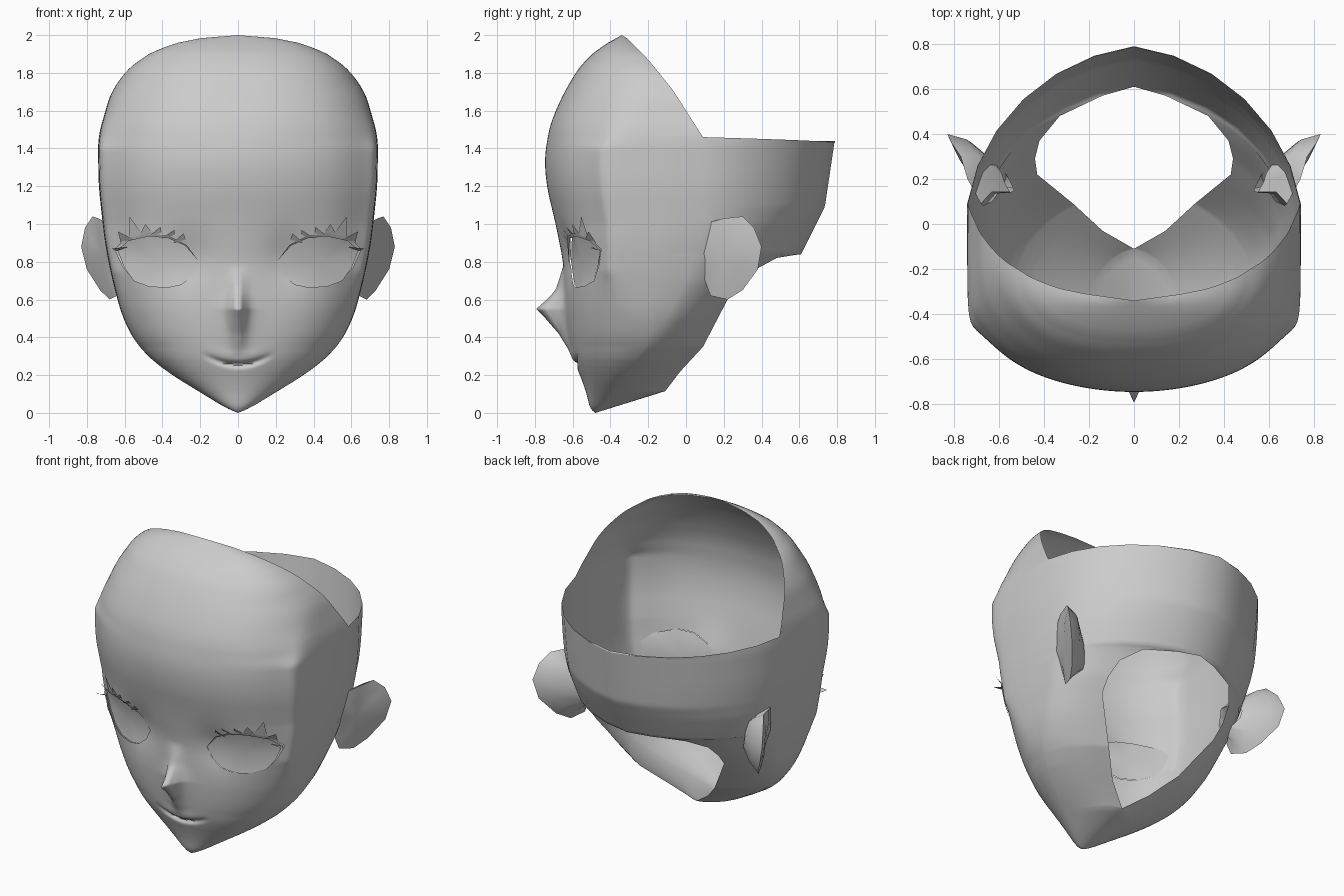
import bpy, bmesh, math
from mathutils import Vector

if "Cube" in bpy.data.objects:
    bpy.data.objects.remove(bpy.data.objects["Cube"])

# ---------- helpers ----------
def interp(tab, z, k=1):
    for a, b in zip(tab, tab[1:]):
        if z <= b[0]:
            t = max(0, (z - a[0]) / (b[0] - a[0]))
            return a[k] + (b[k] - a[k]) * t
    return tab[-1][k]

def soft(tab, z):
    h = min(0.06, z / 2, (2 - z) / 2)
    return sum(interp(tab, z + h * d) for d in (-1, -.5, 0, .5, 1)) / 5

def gauss(v, s):
    return math.exp(-(v / s) ** 2)

def finish(name, bm):
    me = bpy.data.meshes.new(name)
    bm.to_mesh(me)
    bm.free()
    ob = bpy.data.objects.new(name, me)
    bpy.context.collection.objects.link(ob)
    m = ob.modifiers.new("mirror", 'MIRROR')
    m.use_clip = True
    m.merge_threshold = 0.0005
    bpy.ops.object.select_all(action='DESELECT')
    ob.select_set(True)
    bpy.context.view_layer.objects.active = ob
    bpy.ops.object.shade_smooth_by_angle(angle=math.radians(50))
    return ob

def from_faces(name, faces):
    bm = bmesh.new()
    for pts in faces:
        bm.faces.new([bm.verts.new(p) for p in pts])
    bmesh.ops.remove_doubles(bm, verts=bm.verts, dist=1e-5)
    return finish(name, bm)

# ---------- head section tables, all by height z ----------
FRONT = [(0, -.48), (.02, -.505), (.05, -.515), (.14, -.535), (.25, -.585), (.35, -.61), (.5, -.63),
         (.65, -.64), (.8, -.65), (1, -.69), (1.2, -.738), (1.35, -.75), (1.53, -.72), (1.7, -.645),
         (1.87, -.54), (1.95, -.43), (2, -.34)]
WIDTH = [(0, 0), (.02, .05), (.05, .105), (.11, .2), (.22, .385), (.35, .53), (.5, .61), (.7, .665),
         (.9, .705), (1.2, .738), (1.46, .742), (1.71, .67), (1.87, .54), (1.95, .37), (1.985, .2), (2, 0)]
SIDE_Y = [(0, -.48), (.05, -.43), (.115, -.38), (.22, -.3), (.35, -.2), (.5, -.1), (.7, 0), (1, .09),
          (1.46, .09), (1.71, -.07), (1.87, -.2), (1.95, -.28), (1.985, -.315), (2, -.34)]
POWER = [(0, 2.1), (.2, 2.1), (.5, 2.4), (.8, 2.7), (1.3, 2.7), (2, 2.2)]
SQUARE = [(.35, 0), (.75, 1), (1.4, 1), (1.75, 0)]     # how far temples flatten
# neck opening, then back of skull: z, x, y
RIM = [(0, 0, -.48), (.115, 0, -.11), (.22, .14, -.03), (.35, .27, .09), (.6, .43, .22), (.68, .44, .29),
       (.76, .42, .37), (.82, .33, .48), (.835, .14, .57), (.84, 0, .61), (1.09, 0, .735), (1.46, 0, .79)]
NOSE = [(.3, 0), (.42, .055), (.5, .115), (.55, .16), (.6, .1), (.65, .05), (.78, 0)]

def relief(x, z):
    d = interp(NOSE, z) * (.8 * gauss(x, .036) + .2 * gauss(x, .09))
    d -= .03 * gauss(x - .27, .12) * gauss(z - .82, .14)         # eye socket
    mouth_z = .255 + 1.7 * x * x
    if x < .2:                                                  # mouth slit and lips
        d -= .025 * gauss(z - mouth_z, .013) * max(0, 1 - (x / .19) ** 2)
        d += .01 * gauss(z - mouth_z - .04, .03) * gauss(x, .1)
    return d

def section(s, z):
    n, q = interp(POWER, z), interp(SQUARE, z)
    rnd = max(0, 1 - s ** n) ** (1 / n)
    sq = max(0, 1 - s ** 6) ** (1 / 6) - .26 * s * s * (1 - s ** 16)
    return rnd + (sq - rnd) * q

def face_y(x, z):
    w, ym = soft(WIDTH, z), interp(SIDE_Y, z)
    s = min(1, x / w) if w > 1e-6 else 1
    return ym - (ym - soft(FRONT, z)) * section(s, z) - relief(x, z) * (1 - s ** 6)

def back_x(t):
    return .8 * math.cos(t * math.pi / 2) + .2 * (1 - t)

def back_y(t):
    return .8 * math.sin(t * math.pi / 2) + .2 * t

# ---------- head shell ----------
bm = bmesh.new()
M = 6
across = [math.sin(j / 38 * math.pi / 2) for j in range(38)] + [.9985, .9997, 1]
N = len(across) - 1
heights = [i * .02 for i in range(101)] + [.21 + i * .02 for i in range(9)]
rows = []
for z in sorted(heights + [.835, .115, 1.985, .01, .55]):
    w, ym = soft(WIDTH, z), interp(SIDE_Y, z)
    row = [bm.verts.new((w * s, face_y(w * s, z), z)) for s in across]
    if z < 1.461:
        # back half is one rounded curve, stopped where it meets the neck opening
        rx, ry = interp(RIM, z, 1), interp(RIM, z, 2)
        lo, hi = 0, 1
        for _ in range(30):
            mid = (lo + hi) / 2
            lo, hi = (mid, hi) if w * back_x(mid) > rx else (lo, mid)
        for k in range(1, M + 1):
            t = hi * k / M
            y = ym + (ry - ym) * back_y(t) / max(back_y(hi), 1e-3)
            row.append(bm.verts.new((max(0, w * back_x(t)), y,
                                     z - (.03 * k / M if z > 1.455 else 0))))
    rows.append(row)
for a, b in zip(rows, rows[1:]):
    for j in range(min(len(a), len(b)) - 1):
        bm.faces.new((a[j], a[j + 1], b[j + 1], b[j]))
bmesh.ops.remove_doubles(bm, verts=bm.verts, dist=1e-4)

# eye openings: knife a convex outline through the face and remove the inside
EYE = [(.205, .80), (.24, .73), (.30, .68), (.37, .665), (.47, .67), (.55, .70), (.60, .77),
       (.635, .86), (.58, .91), (.47, .935), (.37, .925), (.28, .885)]
inside = [f for f in bm.faces
          if .1 < f.calc_center_median().x and .6 < f.calc_center_median().z < 1
          and f.calc_center_median().y < -.1]
for (x0, z0), (x1, z1) in zip(EYE, EYE[1:] + EYE[:1]):
    co, no = Vector((x0, 0, z0)), Vector((z1 - z0, 0, x0 - x1)).normalized()
    geom = list({e for f in inside for e in list(f.verts) + list(f.edges)}) + inside
    res = bmesh.ops.bisect_plane(bm, geom=geom, dist=1e-5, plane_co=co, plane_no=no)
    inside = [f for f in res['geom'] if isinstance(f, bmesh.types.BMFace) and f.is_valid
              and (f.calc_center_median() - co).dot(no) < 0]
bmesh.ops.delete(bm, geom=inside, context='FACES')
finish("head", bm)

# ---------- eyes: shallow discs just behind the openings ----------
def grown(p, g):
    return (.42 + (p[0] - .42) * g, .8 + (p[1] - .8) * g)

def on_face(x, z, out=.006):
    return Vector((x, face_y(x, z) - out, z))

ring = [on_face(*grown(p, 1.02), -.008) for p in EYE]
mid = sum(ring, Vector()) / len(ring)
from_faces("eye", [(mid, a, b) for a, b in zip(ring, ring[1:] + ring[:1])])

# ---------- eyelashes: lid band plus spikes ----------
lid = EYE[5:] + EYE[:1]
faces = []
for i, (a, b) in enumerate(zip(lid, lid[1:])):
    ga, gb = [1 + .12 * math.sin(math.pi * k / (len(lid) - 1)) for k in (i, i + 1)]
    pa, pb = grown(a, ga), grown(b, gb)
    quad = [on_face(*a), on_face(*b), on_face(*pb, .012), on_face(*pa, .012)]
    faces.append(quad if ga > 1.001 and gb > 1.001 else
                 (quad[:3] if ga <= 1.001 else [quad[0], quad[1], quad[3]]))
for bx, bz, tx, tz in [(.31, .91, .29, .95), (.37, .935, .335, .97), (.44, .945, .41, .985),
                       (.49, .945, .49, 1.0), (.54, .935, .575, 1.04), (.585, .91, .635, .96),
                       (.62, .87, .67, .87)]:
    tip = Vector((tx, face_y(min(tx, .6), tz) - .02, tz))
    faces.append((on_face(bx - .035, bz + .008), on_face(min(bx + .035, .64), bz - .012), tip))
from_faces("eyelashes", faces)

# ---------- ears: root, flared rim, hollow ----------
EAR = [(.67, .08, .85), (.63, .1, .7), (.64, .13, .62), (.68, .22, .6), (.73, .3, .65), (.8, .38, .76),
       (.83, .4, .88), (.81, .36, .98), (.77, .3, 1.04), (.74, .2, 1.03), (.68, .09, 1.0)]
rim = [Vector(p) for p in EAR]
centre = sum(rim, Vector()) / len(rim)

def shrunk(scale, to):
    return [Vector(to) + (p - centre) * scale for p in rim]

loops = [shrunk(.4, (.57, .2, .82)), shrunk(.75, (.665, .25, .84)), rim, shrunk(.6, (.725, .21, .83))]
faces = []
n = len(rim)
for a, b in zip(loops, loops[1:]):
    for i in range(n):
        k = (i + 1) % n
        faces.append((a[i], a[k], b[k], b[i]))
hollow = Vector((.715, .2, .82))
faces += [(loops[-1][i], loops[-1][(i + 1) % n], hollow) for i in range(n)]
from_faces("ear", faces)
